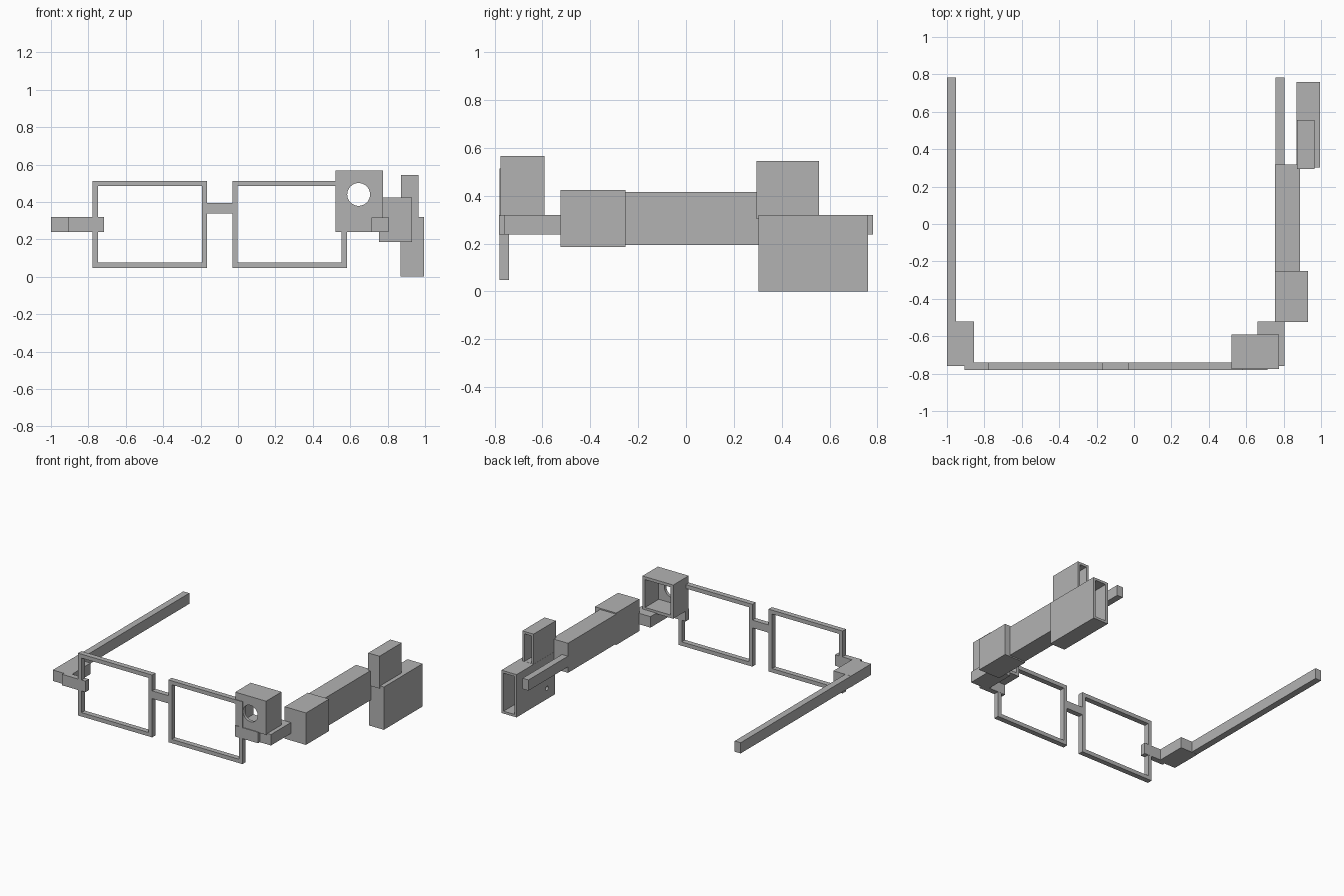
import bpy, bmesh, math
from mathutils import Vector

default = bpy.data.objects.get("Cube")
if default:
    bpy.data.objects.remove(default, do_unlink=True)

grey = bpy.data.materials.new("matte_grey")
grey.use_nodes = True
GREY = (0.45, 0.45, 0.45, 1)
grey.diffuse_color = GREY
grey.node_tree.nodes["Principled BSDF"].inputs["Base Color"].default_value = GREY


def finish(name, bm):
    bmesh.ops.recalc_face_normals(bm, faces=bm.faces)
    mesh = bpy.data.meshes.new(name)
    bm.to_mesh(mesh)
    bm.free()
    mesh.materials.append(grey)
    obj = bpy.data.objects.new(name, mesh)
    bpy.context.collection.objects.link(obj)
    return obj


def block(x, y, z):
    """Box mesh from (min, max) ranges on each axis."""
    bm = bmesh.new()
    bmesh.ops.create_cube(bm, size=1)
    for v in bm.verts:
        v.co = Vector([r[0] if c < 0 else r[1] for c, r in zip(v.co, (x, y, z))])
    bm.normal_update()
    return bm


def box(name, x, y, z):
    return finish(name, block(x, y, z))


def open_box(name, x, y, z, wall):
    """Thin-walled case, open towards the back."""
    bm = block(x, y, z)
    back = [f for f in bm.faces if f.normal.y > 0.9]
    bmesh.ops.inset_region(bm, faces=back, thickness=wall, use_even_offset=True)
    out = bmesh.ops.extrude_discrete_faces(bm, faces=back)
    for v in out["faces"][0].verts:
        v.co.y = y[0] + wall
    return finish(name, bm)


def rim(name, x, y, z, wall):
    """Rectangular ring with a clear opening from front to back."""
    bm = block(x, y, z)
    ends = [f for f in bm.faces if abs(f.normal.y) > 0.9]
    bmesh.ops.inset_individual(bm, faces=ends, thickness=wall, use_even_offset=True)
    edges = [e for f in ends for e in f.edges]
    bmesh.ops.delete(bm, geom=ends, context="FACES_ONLY")
    bmesh.ops.bridge_loops(bm, edges=edges)
    return finish(name, bm)


def drill(obj, centre, radius, depth, rotation, sides):
    """Cut a round hole through a wall."""
    bpy.ops.mesh.primitive_cylinder_add(vertices=sides, radius=radius, depth=depth,
                                        location=centre, rotation=rotation)
    cutter = bpy.context.object
    cutter.hide_render = True
    mod = obj.modifiers.new("hole", "BOOLEAN")
    mod.operation = "DIFFERENCE"
    mod.solver = "EXACT"
    mod.object = cutter
    bpy.context.view_layer.objects.active = obj
    bpy.ops.object.modifier_apply(modifier=mod.name)
    bpy.data.objects.remove(cutter, do_unlink=True)


# Glasses frame, symmetric about MID
MID = -0.0975
for side, s in (("right", -1), ("left", 1)):
    def span(a, b):
        return tuple(sorted((MID + s * a, MID + s * b)))
    rim(side + "_rim", span(0.067, 0.68), (-0.78, -0.741), (0.047, 0.513), 0.029)
    box(side + "_end_plate", span(0.618, 0.81), (-0.781, -0.74), (0.238, 0.32))
    box(side + "_hinge_block", span(0.757, 0.9025), (-0.76, -0.522), (0.238, 0.32))
    box(side + "_temple", span(0.853, 0.902), (-0.53, 0.782), (0.239, 0.319))
box("bridge", (-0.166, -0.029), (-0.78, -0.741), (0.337, 0.395))

# Camera housing with round lens opening
camera = open_box("camera_housing", (0.52, 0.775), (-0.775, -0.592), (0.315, 0.567), 0.022)
drill(camera, (0.645, -0.765, 0.44), 0.061, 0.1, (math.pi / 2, 0, 0), 48)

# Electronics carried on the left temple
box("front_module", (0.754, 0.93), (-0.525, -0.252), (0.186, 0.425))
box("middle_module", (0.7545, 0.888), (-0.252, 0.317), (0.195, 0.416))
open_box("upper_case", (0.871, 0.964), (0.295, 0.557), (0.303, 0.545), 0.018)
lower = open_box("lower_case", (0.87, 0.995), (0.303, 0.76), (0.0, 0.32), 0.018)
drill(lower, (0.875, 0.40, 0.08), 0.016, 0.06, (0, math.pi / 2, 0), 24)
